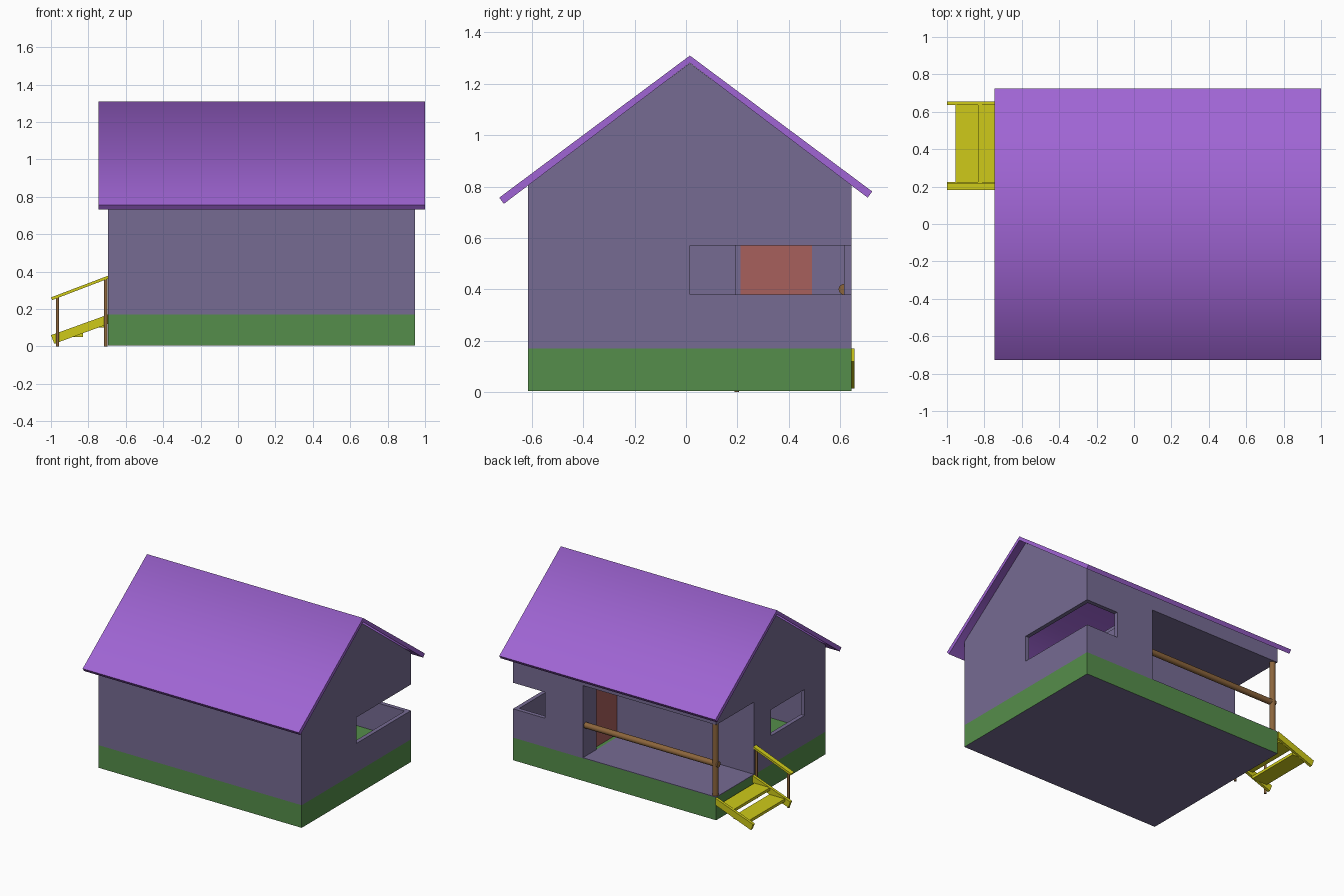
import bpy, bmesh, math
from mathutils import Vector

cube = bpy.data.objects.get("Cube")
if cube:
    bpy.data.objects.remove(cube, do_unlink=True)


def material(name, rgb):
    m = bpy.data.materials.new(name)
    m.use_nodes = True
    m.diffuse_color = (*rgb, 1)
    m.node_tree.nodes["Principled BSDF"].inputs["Base Color"].default_value = (*rgb, 1)
    return m


WALL = material("wall_mauve", (0.18, 0.147, 0.29))
ROOF = material("roof_purple", (0.35, 0.13, 0.66))
GREEN = material("base_green", (0.091, 0.27, 0.069))
YELLOW = material("stair_yellow", (0.62, 0.59, 0.01))
BROWN = material("timber_brown", (0.26, 0.13, 0.045))
RED = material("door_red", (0.39, 0.115, 0.107))


def finish(name, bm, mat):
    bmesh.ops.recalc_face_normals(bm, faces=bm.faces)
    mesh = bpy.data.meshes.new(name)
    bm.to_mesh(mesh)
    bm.free()
    obj = bpy.data.objects.new(name, mesh)
    bpy.context.collection.objects.link(obj)
    if mat:
        mesh.materials.append(mat)
    return obj


def activate(obj):
    bpy.ops.object.select_all(action='DESELECT')
    obj.select_set(True)
    bpy.context.view_layer.objects.active = obj


def prism(name, points, mat):
    """Extrude a list of 3D points from a start loop to an end loop."""
    start, offset = points
    bm = bmesh.new()
    face = bm.faces.new([bm.verts.new(p) for p in start])
    new = bmesh.ops.extrude_face_region(bm, geom=[face])["geom"]
    bmesh.ops.translate(bm, vec=offset,
                        verts=[v for v in new if isinstance(v, bmesh.types.BMVert)])
    return finish(name, bm, mat)


def along_x(name, yz, x0, x1, mat):
    return prism(name, ([(x0, y, z) for y, z in yz], (x1 - x0, 0, 0)), mat)


def along_y(name, xz, y0, y1, mat):
    return prism(name, ([(x, y0, z) for x, z in xz], (0, y1 - y0, 0)), mat)


def box(name, x, y, z, mat=None):
    return along_x(name, [(y[0], z[0]), (y[1], z[0]), (y[1], z[1]), (y[0], z[1])], *x, mat)


def rod(name, a, b, radius, mat, sides=16):
    a, b = Vector(a), Vector(b)
    bm = bmesh.new()
    bmesh.ops.create_cone(bm, cap_ends=True, segments=sides, radius1=radius,
                          radius2=radius, depth=(b - a).length)
    bm.transform((b - a).to_track_quat('Z', 'Y').to_matrix().to_4x4())
    bmesh.ops.translate(bm, vec=(a + b) / 2, verts=bm.verts)
    obj = finish(name, bm, mat)
    activate(obj)
    bpy.ops.object.shade_smooth_by_angle(angle=math.radians(40))
    return obj


def cut(obj, cutters):
    for c in cutters:
        mod = obj.modifiers.new("cut", 'BOOLEAN')
        mod.operation, mod.solver, mod.object = 'DIFFERENCE', 'EXACT', c
        activate(obj)
        bpy.ops.object.modifier_apply(modifier=mod.name)
        bpy.data.objects.remove(c, do_unlink=True)


# House extents
X0, X1, Y0, Y1 = -0.695, 0.945, -0.615, 0.645
T, FLOOR, CEIL, MID = 0.03, 0.17, 0.70, 0.015
PORCH_X, PORCH_Y = 0.38, 0.21
SILL, HEAD = 0.38, 0.57

# Green base with a wall-coloured underside
base = box("base", (X0, X1), (Y0, Y1), (0.005, FLOOR), GREEN)
base.data.materials.append(WALL)
for p in base.data.polygons:
    p.material_index = 1 if p.normal.z < -0.5 else 0

# Hollow gabled walls with the porch opening and windows cut out
walls = along_x("walls", [(Y0, FLOOR), (Y1, FLOOR), (Y1, 0.81), (MID, 1.28), (Y0, 0.81)],
                X0, X1, WALL)
cut(walls, [
    box("room_cutter", (X0 + T, X1 - T), (Y0 + T, Y1 - T), (0, 2)),
    box("porch_cutter", (-1, PORCH_X), (PORCH_Y, 1), (0, CEIL)),
    box("corner_window_cutter", (0.685, 1.2), (MID, 1), (SILL, HEAD)),
    box("side_window_cutter", (-1, -0.6), (-0.375, MID), (SILL, HEAD)),
])

# Porch: floor, ceiling, back wall and door wall
box("porch_floor", (X0, PORCH_X), (PORCH_Y, Y1), (FLOOR, FLOOR + 0.004), WALL)
box("porch_ceiling", (X0 + T, PORCH_X + T), (PORCH_Y - 0.02, Y1 - T), (CEIL, CEIL + T), WALL)
box("porch_back_wall", (X0 + T, PORCH_X), (PORCH_Y - 0.02, PORCH_Y), (FLOOR, CEIL), WALL)
door_wall = box("porch_door_wall", (PORCH_X, PORCH_X + 0.04), (PORCH_Y - 0.02, Y1 - T),
                (FLOOR, CEIL), WALL)
cut(door_wall, [box("door_cutter", (0.2, 0.6), (PORCH_Y + 0.002, 0.49), (0, 0.61))])
box("door", (PORCH_X + 0.03, PORCH_X + 0.041), (PORCH_Y + 0.002, 0.49), (FLOOR, 0.61), RED)

# Porch post and rail
rod("porch_post", (-0.672, 0.62, FLOOR), (-0.672, 0.62, CEIL), 0.02, BROWN)
rod("porch_rail", (X0, 0.615, 0.40), (0.43, 0.615, 0.40), 0.021, BROWN)

# Roof: one folded slab, softly shaded over the ridge
RIDGE, EAVE = 1.31, 0.757
roof = along_x("roof", [(MID - 0.742, EAVE), (MID, RIDGE), (MID + 0.71, EAVE + 0.024),
                        (MID + 0.692, EAVE), (MID, RIDGE - 0.029), (MID - 0.724, EAVE - 0.024)],
               -0.745, 1.0, ROOF)
activate(roof)
bpy.ops.object.shade_smooth_by_angle(angle=math.radians(80))

# Stairs: two stringers, two treads
for side, y in (("right", 0.635), ("left", 0.205)):
    along_y(side + "_stringer", [(-1, 0.06), (-0.982, 0.014), (X0, 0.12), (X0, FLOOR)],
            y, y + 0.02, YELLOW)
for i in range(2):
    x, z = -0.955 + 0.12 * i, 0.05 + 0.05 * i
    box(f"tread_{i + 1}", (x, x + 0.125), (0.22, 0.64), (z, z + 0.02), YELLOW)

# Sloping handrail on two thin posts
along_y("handrail", [(-1, 0.262), (-0.993, 0.248), (X0, 0.362), (X0, 0.378)],
        0.182, 0.216, YELLOW)
for i, (x, top) in enumerate(((-0.965, 0.262), (-0.707, 0.36))):
    rod(f"handrail_post_{i + 1}", (x, 0.197, 0), (x, 0.197, top), 0.009, BROWN)
